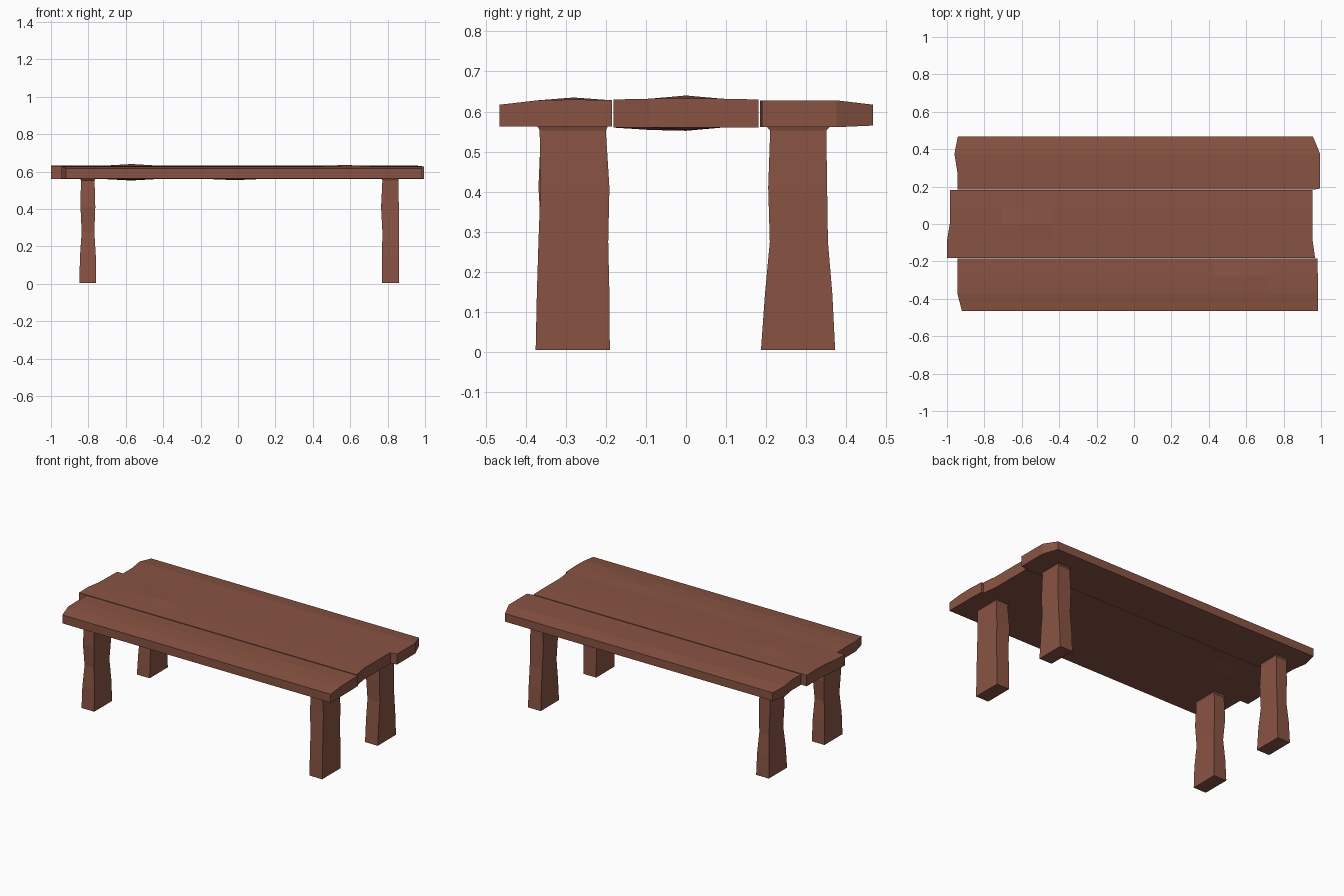
import bpy
import bmesh

old = bpy.data.objects.get("Cube")
if old:
    bpy.data.objects.remove(old, do_unlink=True)

wood = bpy.data.materials.new("reddish_brown_wood")
wood.use_nodes = True
WOOD_COLOUR = (0.25, 0.088, 0.056, 1)
wood.diffuse_color = WOOD_COLOUR
wood.node_tree.nodes["Principled BSDF"].inputs["Base Color"].default_value = WOOD_COLOUR


def finish(name, bm):
    bmesh.ops.recalc_face_normals(bm, faces=bm.faces)
    mesh = bpy.data.meshes.new(name)
    bm.to_mesh(mesh)
    bm.free()
    mesh.materials.append(wood)
    obj = bpy.data.objects.new(name, mesh)
    bpy.context.collection.objects.link(obj)


def skin(name, rings):
    """Join equal rings of points into a closed solid with capped ends."""
    bm = bmesh.new()
    loops = [[bm.verts.new(p) for p in ring] for ring in rings]
    n = len(loops[0])
    for a, b in zip(loops, loops[1:]):
        for i in range(n):
            j = (i + 1) % n
            bm.faces.new((a[i], a[j], b[j], b[i]))
    # caps are split into quads between matching points
    for loop in (loops[0], loops[-1]):
        for i in range(n // 2 - 1):
            bm.faces.new((loop[i], loop[i + 1], loop[n - 2 - i], loop[n - 1 - i]))
    finish(name, bm)


SEGMENTS = 14


def plank(name, rows, bumps=()):
    """rows: (y, left x, right x, bottom z, top z); bumps: (column, row, drop, rise)."""
    rings = []
    for c in range(SEGMENTS + 1):
        t = c / SEGMENTS
        low, high = [], []
        for r, (y, x0, x1, z0, z1) in enumerate(rows):
            x = x0 + (x1 - x0) * t
            for column, row, drop, rise in bumps:
                if (column, row) == (c, r):
                    z0, z1 = z0 - drop, z1 + rise
            low.append((x, y, z0))
            high.append((x, y, z1))
        rings.append(low + high[::-1])
    skin(name, rings)


# Table top: three rough planks with uneven ends
plank("front_plank", [
    (-0.465, -0.92, 0.983, 0.563, 0.617),
    (-0.37, -0.945, 0.983, 0.563, 0.628),
    (-0.28, -0.945, 0.983, 0.563, 0.63),
    (-0.184, -0.945, 0.98, 0.563, 0.628),
], [(11, 2, 0, 0.005)])

plank("middle_plank", [
    (-0.181, -1.0, 0.968, 0.56, 0.63),
    (-0.09, -1.0, 0.955, 0.56, 0.632),
    (0, -0.985, 0.955, 0.56, 0.632),
    (0.09, -0.983, 0.955, 0.56, 0.632),
    (0.181, -0.983, 0.955, 0.56, 0.63),
], [(3, 2, 0.008, 0.008), (7, 2, 0.006, 0), (3, 1, 0.006, 0)])

plank("back_plank", [
    (0.184, -0.945, 0.965, 0.561, 0.628),
    (0.19, -0.945, 0.995, 0.561, 0.628),
    (0.28, -0.945, 0.995, 0.561, 0.628),
    (0.375, -0.96, 0.995, 0.561, 0.628),
    (0.467, -0.942, 0.957, 0.565, 0.617),
])

# Legs: hewn posts that flare under the planks
LEVELS = (0.005, 0.145, 0.275, 0.41, 0.553, 0.568)


def leg(name, x_low, x_high, y_low, y_high):
    skin(name, [[(a, c, z), (b, c, z), (b, d, z), (a, d, z)]
                for z, a, b, c, d in zip(LEVELS, x_low, x_high, y_low, y_high)])


right_x = ([0.77, 0.77, 0.772, 0.765, 0.772, 0.767], [0.86, 0.86, 0.86, 0.86, 0.857, 0.862])
left_x = ([-0.848, -0.845, -0.836, -0.842, -0.84, -0.847],
          [-0.758, -0.76, -0.768, -0.763, -0.767, -0.76])
straight_y = ([-0.375, -0.372, -0.368, -0.363, -0.365, -0.373],
              [-0.19, -0.191, -0.194, -0.191, -0.2, -0.192])
hewn_y = ([-0.374, -0.37, -0.36, -0.368, -0.362, -0.373],
          [-0.192, -0.198, -0.206, -0.195, -0.203, -0.192])
tapered_y = ([0.187, 0.197, 0.209, 0.205, 0.21, 0.196],
             [0.372, 0.365, 0.354, 0.352, 0.35, 0.364])

leg("front_leg_left", *right_x, *straight_y)
leg("back_leg_left", *right_x, *tapered_y)
leg("front_leg_right", *left_x, *hewn_y)
leg("back_leg_right", *left_x, *tapered_y)
